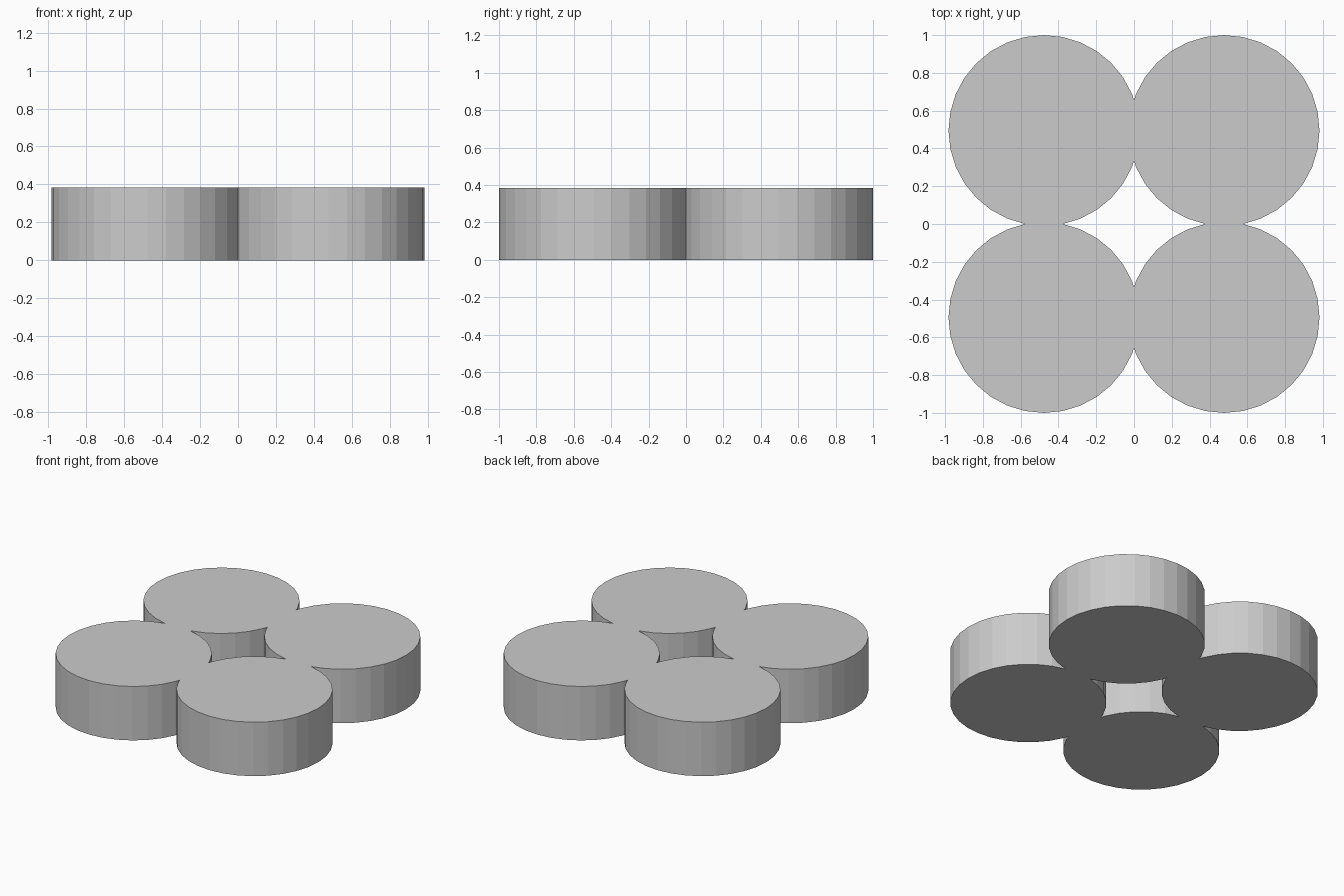
import bpy

if "Cube" in bpy.data.objects:
    bpy.data.objects.remove(bpy.data.objects["Cube"])

R, H = 0.505, 0.385      # lobe radius and thickness
CX, CY = 0.477, 0.495    # lobe centre offsets


def add_lobe(name, sx, sy):
    bpy.ops.mesh.primitive_cylinder_add(
        vertices=32, radius=R, depth=H, location=(sx * CX, sy * CY, H / 2))
    lobe = bpy.context.object
    lobe.name = name
    return lobe


# Four overlapping flat-sided discs
body = add_lobe("four_lobed_plate", -1, -1)
others = [add_lobe("lobe_front_right", 1, -1),
          add_lobe("lobe_back_right", 1, 1),
          add_lobe("lobe_back_left", -1, 1)]

# Fuse them into one plate with an open centre
bpy.context.view_layer.objects.active = body
for lobe in others:
    mod = body.modifiers.new("fuse", 'BOOLEAN')
    mod.operation = 'UNION'
    mod.solver = 'EXACT'
    mod.object = lobe
    bpy.ops.object.modifier_apply(modifier=mod.name)
    bpy.data.objects.remove(lobe, do_unlink=True)
